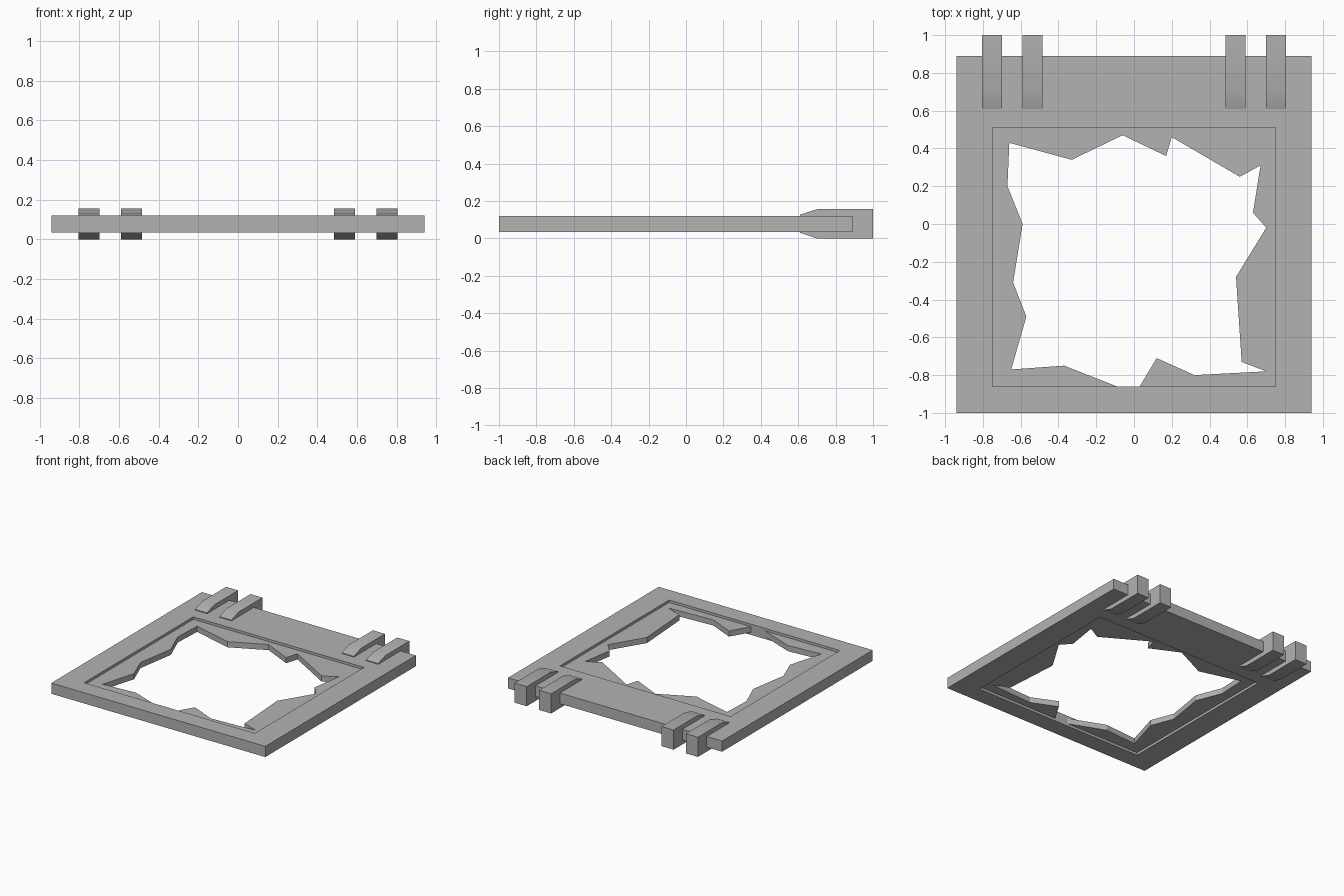
import bpy, bmesh, math
from mathutils import Vector

cube = bpy.data.objects.get("Cube")
if cube:
    bpy.data.objects.remove(cube, do_unlink=True)

# Single grey material
grey = bpy.data.materials.new("plain grey")
grey.use_nodes = True
colour = (0.45, 0.45, 0.45, 1)
grey.diffuse_color = colour
grey.node_tree.nodes["Principled BSDF"].inputs["Base Color"].default_value = colour


def finish(name, bm):
    bmesh.ops.recalc_face_normals(bm, faces=bm.faces[:])
    mesh = bpy.data.meshes.new(name)
    bm.to_mesh(mesh)
    bm.free()
    mesh.materials.append(grey)
    obj = bpy.data.objects.new(name, mesh)
    bpy.context.collection.objects.link(obj)
    return obj


def prism(name, outline, direction):
    """Extrude a closed outline along a direction."""
    bm = bmesh.new()
    face = bm.faces.new([bm.verts.new(p) for p in outline])
    result = bmesh.ops.extrude_face_region(bm, geom=[face], use_keep_orig=True)
    top = [v for v in result["geom"] if isinstance(v, bmesh.types.BMVert)]
    bmesh.ops.translate(bm, verts=top, vec=Vector(direction))
    return finish(name, bm)


def rectangle(x, y0, y1):
    return [(-x, y0), (x, y0), (x, y1), (-x, y1)]


# Window frame: a ring between the outer and inner rectangles
outer = rectangle(0.94, -1.0, 0.89)
inner = rectangle(0.75, -0.86, 0.51)
bm = bmesh.new()
loops = [[bm.verts.new((x, y, z)) for x, y in rect]
         for rect, z in ((outer, 0.035), (outer, 0.12), (inner, 0.12), (inner, 0.035))]
for a, b in zip(loops, loops[1:] + loops[:1]):
    for i in range(4):
        j = (i + 1) % 4
        bm.faces.new((a[i], a[j], b[j], b[i]))
finish("window_frame", bm)

# Broken pane: jagged hole that reaches the frame at the front edge
jagged = [(0.03, -0.86), (0.12, -0.71), (0.32, -0.8), (0.7, -0.78), (0.57, -0.73),
          (0.54, -0.28), (0.7, -0.02), (0.63, 0.06), (0.67, 0.31), (0.56, 0.25),
          (0.2, 0.46), (0.17, 0.36), (-0.06, 0.47), (-0.33, 0.34), (-0.66, 0.43),
          (-0.67, 0.2), (-0.59, 0), (-0.64, -0.31), (-0.57, -0.49), (-0.65, -0.77),
          (-0.37, -0.75), (-0.09, -0.86)]
left_front, right_front, right_back, left_back = inner
border = [left_front, left_back, right_back, right_front]
prism("broken_pane", [(x, y, 0.055) for x, y in jagged + border], (0, 0, 0.045))

# Hinge clips: tapered blocks wrapping the back rail
profile = [(0.61, 0.03), (0.7, 0), (1, 0), (1, 0.156), (0.7, 0.156), (0.61, 0.127)]
for side, sign in (("left", 1), ("right", -1)):
    for place, centre in (("inner", 0.538), ("outer", 0.752)):
        x = sign * centre - 0.053
        clip = prism(f"{side}_{place}_hinge_clip", [(x, y, z) for y, z in profile], (0.106, 0, 0))
        bpy.ops.object.select_all(action="DESELECT")
        clip.select_set(True)
        bpy.context.view_layer.objects.active = clip
        bpy.ops.object.shade_smooth_by_angle(angle=math.radians(30))
